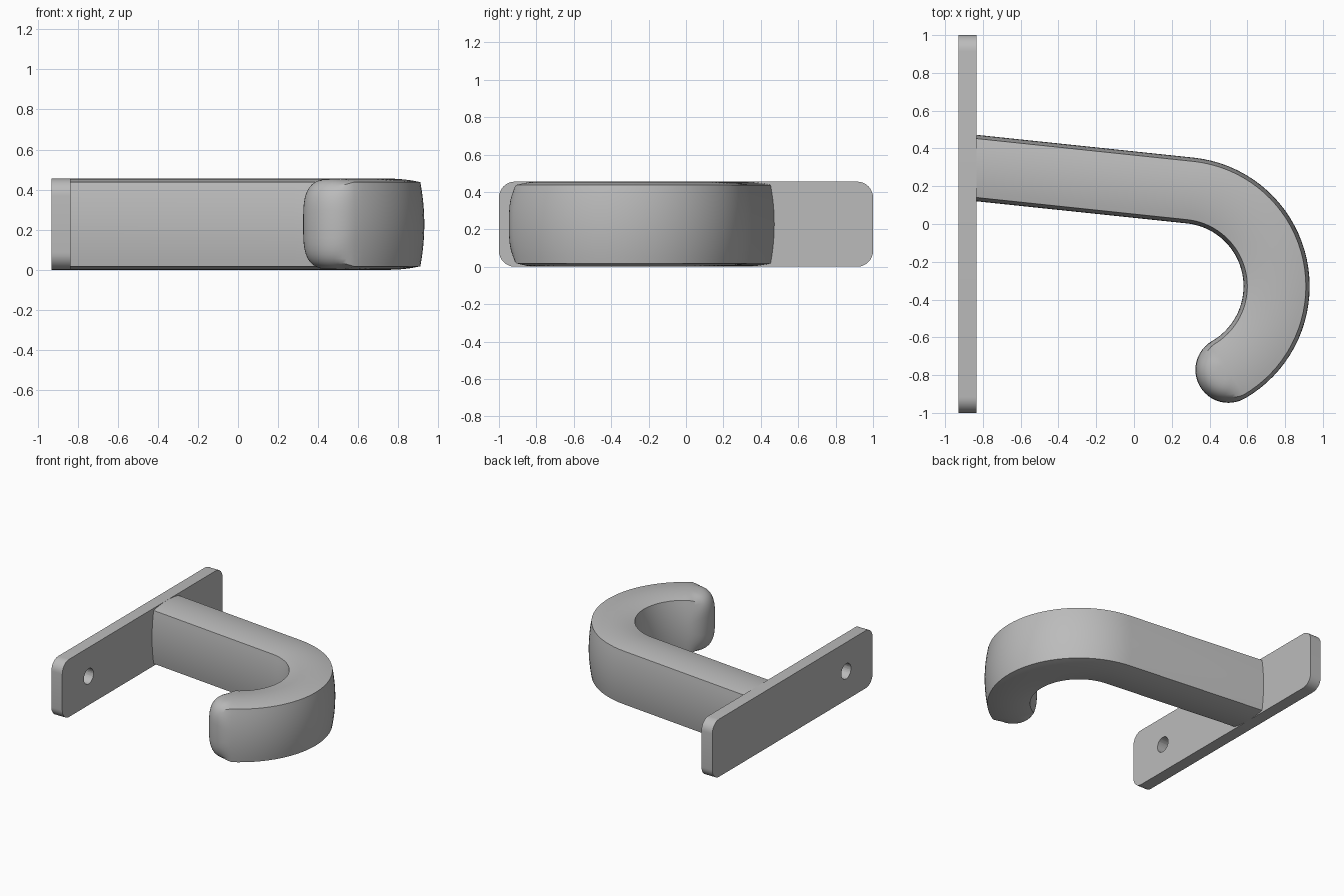
import bpy, bmesh, math
from mathutils import Vector

if "Cube" in bpy.data.objects:
    bpy.data.objects.remove(bpy.data.objects["Cube"])

grey = bpy.data.materials.new("plain grey")
grey.diffuse_color = (0.5, 0.5, 0.5, 1)
grey.use_nodes = True
grey.node_tree.nodes["Principled BSDF"].inputs["Base Color"].default_value = grey.diffuse_color
MID = 0.2275                      # half height of the whole part


def finish(bm, name, angle):
    bmesh.ops.recalc_face_normals(bm, faces=bm.faces[:])
    mesh = bpy.data.meshes.new(name)
    bm.to_mesh(mesh)
    bm.free()
    mesh.materials.append(grey)
    ob = bpy.data.objects.new(name, mesh)
    bpy.context.collection.objects.link(ob)
    bpy.ops.object.select_all(action='DESELECT')
    bpy.context.view_layer.objects.active = ob
    ob.select_set(True)
    bpy.ops.object.shade_smooth_by_angle(angle=math.radians(angle))
    return ob


# Wall plate: rounded rectangle extruded along x, with one screw hole
bm = bmesh.new()
outline = []
r = 0.085
for i, (sy, sz) in enumerate([(1, 1), (-1, 1), (-1, -1), (1, -1)]):
    for k in range(9):
        a = math.radians(90 * i + k * 90 / 8)
        outline.append(bm.verts.new((-0.93, sy * (1 - r) + r * math.cos(a),
                                     MID + sz * (MID - r) + r * math.sin(a))))
face = bm.faces.new(outline)
ext = bmesh.ops.extrude_face_region(bm, geom=[face])
bmesh.ops.translate(bm, vec=(0.095, 0, 0),
                    verts=[v for v in ext["geom"] if isinstance(v, bmesh.types.BMVert)])
plate = finish(bm, "wall_plate", 30)

bpy.ops.mesh.primitive_cylinder_add(vertices=32, radius=0.06, depth=0.4,
                                    location=(-0.88, -0.67, MID), rotation=(0, math.pi / 2, 0))
cutter = bpy.context.object
cutter.name = "screw_hole_cutter"
cutter.data.materials.append(grey)
mod = plate.modifiers.new("screw_hole", 'BOOLEAN')
mod.object = cutter
mod.solver = 'EXACT'
bpy.context.view_layer.objects.active = plate
bpy.ops.object.modifier_apply(modifier=mod.name)
bpy.data.objects.remove(cutter)
bpy.ops.object.select_all(action='DESELECT')
plate.select_set(True)
bpy.ops.object.shade_smooth_by_angle(angle=math.radians(30))

# Hook cross-section: half profile from the top centre to the bottom centre
Q = 12


def quarter(k, blend):
    """Offset and height; blend 0 = four bowed sides, 1 = soft rounded tip."""
    if k <= Q // 2:
        s = k / (Q // 2)
        w, z = 0.175 - 0.02 * s * s, 0.21 * s
    else:
        s = (Q - k) / (Q // 2)
        w, z = 0.155 * s, 0.21 + 0.0175 * (1 - s * s)
    t = k / Q * math.pi / 2
    e = 2 / 3.4
    w2, z2 = 0.175 * max(0, math.cos(t)) ** e, MID * math.sin(t) ** e
    return w + (w2 - w) * blend, z + (z2 - z) * blend


def half(blend):
    up = [quarter(k, blend) for k in range(Q, -1, -1)]
    return up + [(w, -z) for w, z in reversed(up[:-1])]


def place(centre, side, profile):
    return [bm.verts.new((centre.x + side.x * w, centre.y + side.y * w, MID + z))
            for w, z in profile]


def skin(a, b, closed):
    n = len(a)
    for i in range(n if closed else n - 1):
        j = (i + 1) % n
        bm.faces.new((a[i], a[j], b[j], b[i]))


# Hook path: straight arm, then a bend ending at the tip
bm = bmesh.new()
bend = Vector((0.245, -0.33))
stations = []
for k in range(37):
    a = math.radians(84 - 144 * k / 36)
    side = Vector((math.cos(a), math.sin(a)))
    stations.append((bend + side * 0.51, side))
first, side = stations[0]
along = Vector((-side.y, side.x))
stations.insert(0, (first + along * 1.155, side))

loop = half(0) + [(-w, z) for w, z in reversed(half(0)[1:-1])]
rings = [place(c, s, loop) for c, s in stations]
for a, b in zip(rings, rings[1:]):
    skin(a, b, True)
bm.faces.new(rings[0])

# Rounded tip: half profile turned about the end of the path
end = stations[-1][0]
fans = []
for k in range(25):
    turn = math.pi * k / 24
    a = math.radians(-60) - turn
    blend = min(1, 1.8 * math.sin(turn))
    fans.append(place(end, Vector((math.cos(a), math.sin(a))), half(blend)))
for a, b in zip(fans, fans[1:]):
    skin(a, b, False)
bmesh.ops.remove_doubles(bm, verts=bm.verts[:], dist=1e-4)
finish(bm, "hook", 35)
